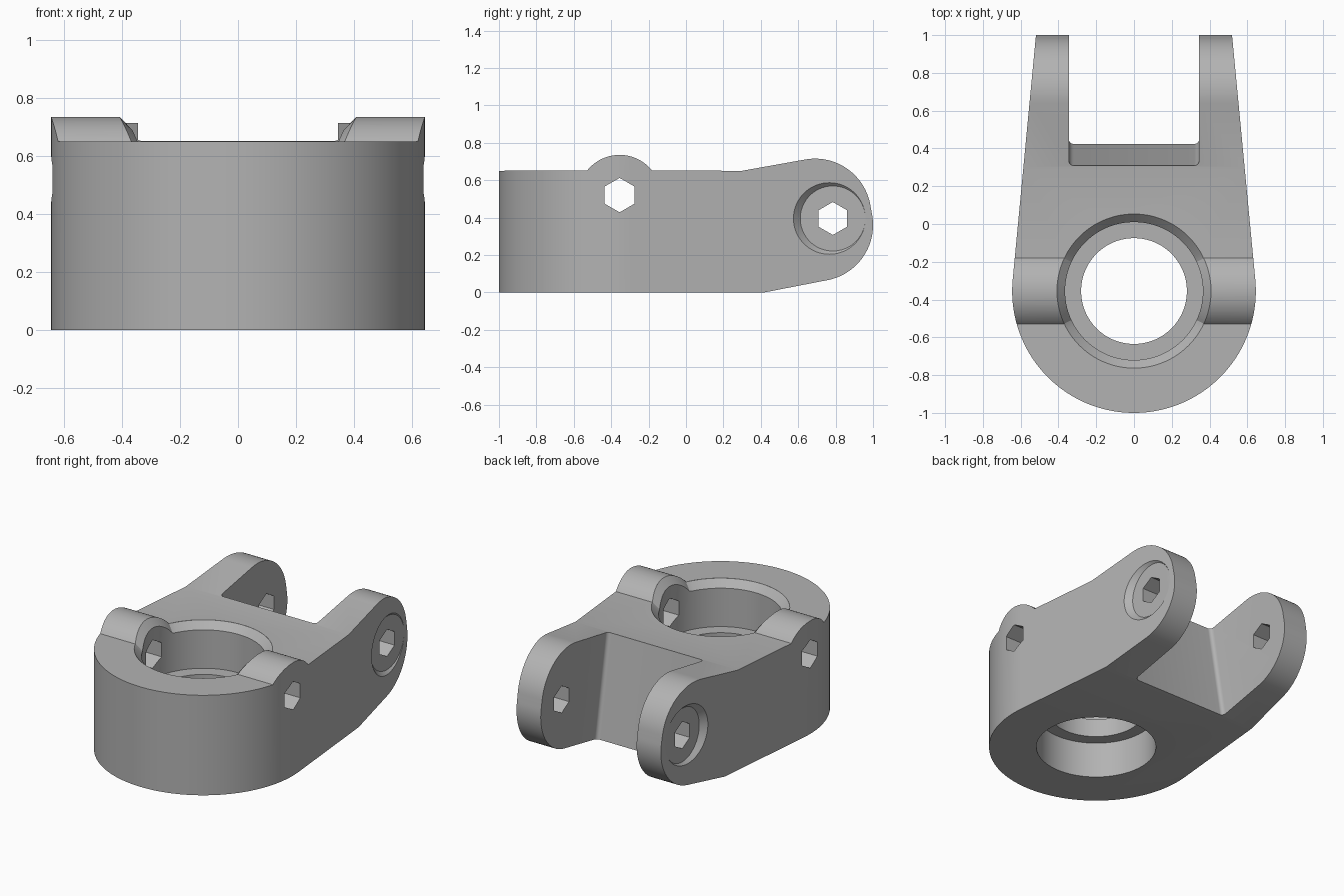
import bpy, bmesh
from math import sin, cos, radians, sqrt, pi
from mathutils import Matrix, Vector

cube = bpy.data.objects.get("Cube")
if cube:
    bpy.data.objects.remove(cube, do_unlink=True)

RING_Y, RING_R = -0.355, 0.645      # clamp ring centre and outer radius
TOP = 0.65                          # height of the flat body
BUMP_Z, BUMP_R, BUMP_HALF = 0.513, 0.222, 0.174
BORE_R, RIM_R = 0.365, 0.408        # bore and outer rim of its chamfer
TILT = radians(10)                  # tilt of the fork arms

grey = bpy.data.materials.new("Plain Grey")
grey.use_nodes = True
colour = (0.45, 0.45, 0.45, 1)
grey.diffuse_color = colour
grey.node_tree.nodes["Principled BSDF"].inputs["Base Color"].default_value = colour


def arc(cx, cy, r, start, end, n):
    """Points on an arc, angles in degrees."""
    steps = [radians(start + (end - start) * i / n) for i in range(n + 1)]
    return [(cx + r * cos(a), cy + r * sin(a)) for a in steps]


def loft(name, rings):
    """Closed solid through matching rings of points."""
    bm = bmesh.new()
    loops = [[bm.verts.new(p) for p in ring] for ring in rings]
    n = len(loops[0])
    for a, b in zip(loops, loops[1:]):
        for i in range(n):
            j = (i + 1) % n
            bm.faces.new((a[i], a[j], b[j], b[i]))
    bm.faces.new(loops[0])
    bm.faces.new(loops[-1])
    bmesh.ops.recalc_face_normals(bm, faces=bm.faces)
    mesh = bpy.data.meshes.new(name)
    bm.to_mesh(mesh)
    bm.free()
    mesh.materials.append(grey)
    obj = bpy.data.objects.new(name, mesh)
    bpy.context.collection.objects.link(obj)
    return obj


def along_x(name, sections):
    """Solid from (x, yz outline) sections."""
    return loft(name, [[(x, y, z) for y, z in pts] for x, pts in sections])


def along_z(name, sections):
    """Solid from (z, xy outline) sections."""
    return loft(name, [[(x, y, z) for x, y in pts] for z, pts in sections])


def combine(body, tool, operation="DIFFERENCE"):
    """Apply a boolean and discard the tool."""
    tool.hide_render = True
    mod = body.modifiers.new(tool.name, "BOOLEAN")
    mod.operation, mod.object, mod.solver = operation, tool, "EXACT"
    graph = bpy.context.evaluated_depsgraph_get()
    result = bpy.data.meshes.new_from_object(body.evaluated_get(graph))
    body.modifiers.clear()
    body.data = result
    bpy.data.objects.remove(tool, do_unlink=True)


# Side outline: flat body, two bumps' arc, tilted rounded arm ends
half = 51.6
side = [(-1.1, 0), (0.42, 0)]
side += arc(0.70, 0.36, 0.3, -80, 10, 32)
side += arc(0.69, 0.415, 0.3, 10, 100, 32)
side += [(0.30, TOP)]
side += arc(RING_Y, BUMP_Z, BUMP_R, 90 - half, 90 + half, 32)
side += [(-1.1, TOP)]
bracket = along_x("fork_bracket", [(-1, side), (1, side)])

# Plan outline: round front with tapering arms
plan = arc(0, RING_Y, RING_R, -185.4, 5.4, 100) + [(0.519, 1.0), (0.519, 1.1), (-0.519, 1.1), (-0.519, 1.0)]
combine(bracket, along_z("plan_shape", [(-1, plan), (2, plan)]), "INTERSECT")

# Slot between the arms, with rounded inner corners
w, r = 0.345, 0.025
slot = arc(r - w, r, r, 180, 270, 6) + arc(w - r, r, r, 270, 360, 6) + [(w, 1.5), (-w, 1.5)]
cutter = along_z("slot", [(-1, slot), (1, slot)])
cutter.data.transform(Matrix.Translation((0, 0.367, 0.325)) @ Matrix.Rotation(TILT, 4, "X"))
combine(bracket, cutter)


# Upper bore, its chamfer follows the body top and bumps
def rim_height(a):
    d = RIM_R * sin(a)
    return BUMP_Z + sqrt(BUMP_R ** 2 - d * d) if abs(d) < BUMP_HALF else TOP


angles = [2 * pi * i / 144 for i in range(144)]


def bore_ring(radius, height):
    return [(radius * cos(a), RING_Y + radius * sin(a), height(a)) for a in angles]


combine(bracket, loft("upper_bore", [
    bore_ring(BORE_R, lambda a: 0.355),
    bore_ring(BORE_R, lambda a: rim_height(a) - 0.045),
    bore_ring(RIM_R, rim_height),
    bore_ring(RIM_R, lambda a: 1.0)]))

# Lower bore and the narrower hole through the inner flange
for name, radius, low, high in (("lower_bore", 0.36, -0.2, 0.235), ("flange_hole", 0.28, -0.1, 0.5)):
    circle = arc(0, RING_Y, radius, 0, 357.5, 143)
    combine(bracket, along_z(name, [(low, circle), (high, circle)]))

# Conical recesses on the outer arm faces
PIN = (0.785, 0.395)
for s in (-1, 1):
    inner, outer = arc(*PIN, 0.174, 0, 355, 71), arc(*PIN, 0.374, 0, 355, 71)
    combine(bracket, along_x("recess", [(s * 0.523, inner), (s * 0.723, outer)]))

# Hexagonal cross holes through the ring and the arms
for y, z, radius in ((RING_Y, 0.52, 0.092), (*PIN, 0.088)):
    hexagon = arc(y, z, radius, 30, 330, 5)
    combine(bracket, along_x("hex_hole", [(-1, hexagon), (1, hexagon)]))

# Smooth curves, sharp edges
bpy.ops.object.select_all(action="DESELECT")
bracket.select_set(True)
bpy.context.view_layer.objects.active = bracket
bpy.ops.object.shade_smooth_by_angle(angle=radians(20))
